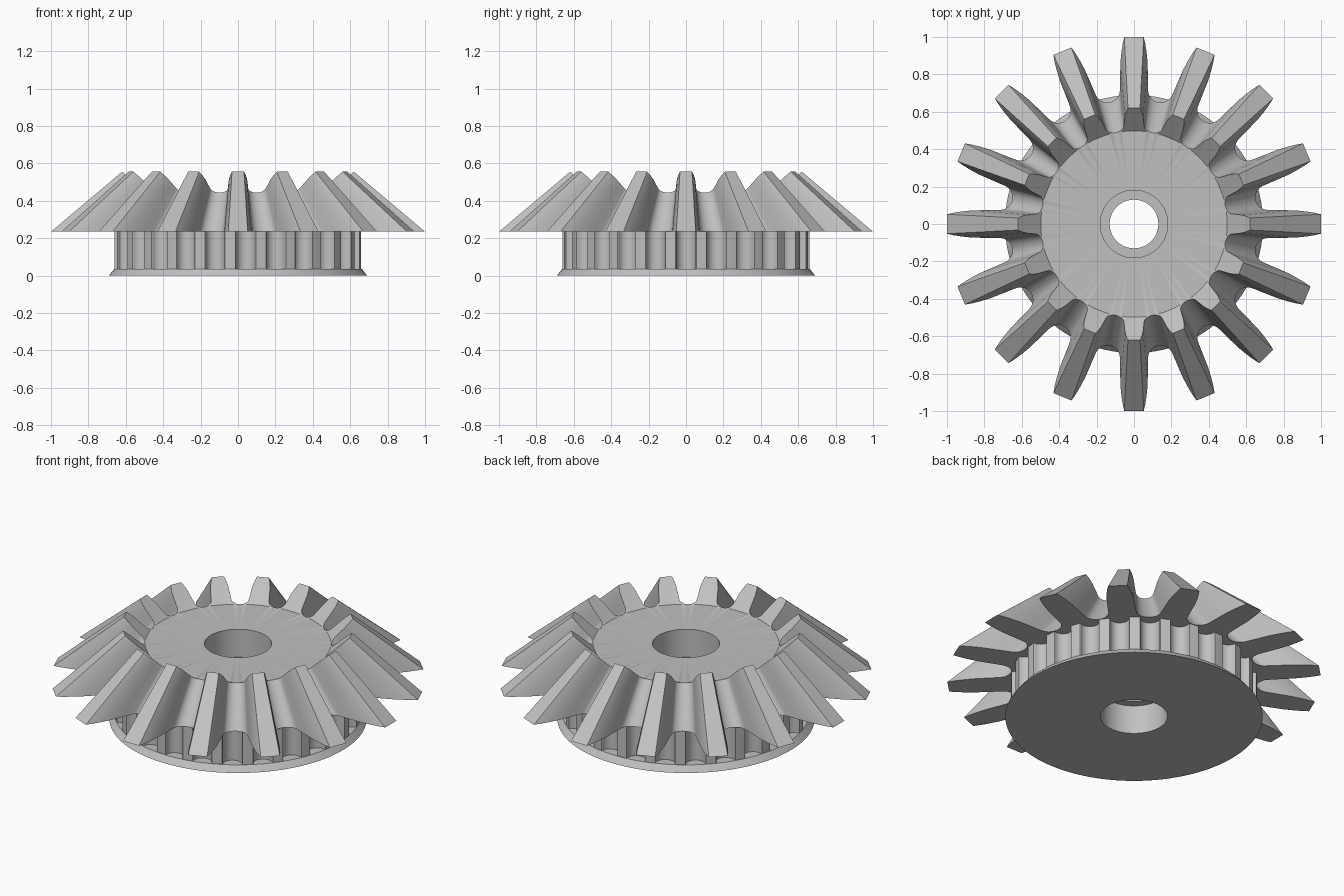
import bpy
import bmesh
from math import pi, sin, cos, atan2, hypot, radians

cube = bpy.data.objects.get("Cube")
if cube:
    bpy.data.objects.remove(cube, do_unlink=True)

steel = bpy.data.materials.new("plain grey")
steel.use_nodes = True
GREY = (0.53, 0.53, 0.53, 1)
steel.diffuse_color = GREY
steel.node_tree.nodes["Principled BSDF"].inputs["Base Color"].default_value = GREY

TEETH, FLUTES = 16, 25
BASE_Z, APEX_Z, DISC_Z, DISC_R = 0.235, 1.077, 0.445, 0.5
BORE = 0.18


def loft(name, rings):
    """Join rings of equal point count into a closed tube-like solid."""
    bm = bmesh.new()
    loops = [[bm.verts.new(p) for p in ring] for ring in rings]
    count = len(loops[0])
    for a, b in zip(loops, loops[1:] + loops[:1]):
        for i in range(count):
            j = (i + 1) % count
            bm.faces.new((a[i], a[j], b[j], b[i]))
    bmesh.ops.recalc_face_normals(bm, faces=bm.faces)
    mesh = bpy.data.meshes.new(name)
    bm.to_mesh(mesh)
    bm.free()
    mesh.materials.append(steel)
    obj = bpy.data.objects.new(name, mesh)
    bpy.context.collection.objects.link(obj)
    bpy.ops.object.select_all(action="DESELECT")
    obj.select_set(True)
    bpy.context.view_layer.objects.active = obj
    bpy.ops.object.shade_smooth_by_angle(angle=radians(28))
    return obj


def circle(angles, r, z):
    return [(r * cos(a), r * sin(a), z) for a in angles]


def repeat(half, count):
    """Mirror a half sector of (angle, radius) and repeat it around z."""
    sector = [(-a, r) for a, r in reversed(half)] + half
    pitch = 2 * pi / count
    return [(a + k * pitch, r) for k in range(count) for a, r in sector]


# Half of one tooth: tip, curved flank, then the round root of the valley
half_pitch = pi / TEETH
flank = [(1.0, 0.052), (0.965, 0.06), (0.92, 0.067), (0.86, 0.073), (0.79, 0.074)]
half_tooth = [(atan2(w, y), hypot(w, y)) for y, w in flank]
valley_r, root_r = 0.73, 0.067
cx, cy = valley_r * sin(half_pitch), valley_r * cos(half_pitch)
STEPS = 7
for i in range(STEPS):
    t = pi + (pi / 2 - half_pitch) * i / STEPS
    x, y = cx + root_r * cos(t), cy + root_r * sin(t)
    half_tooth.append((atan2(x, y), hypot(x, y)))
half_tooth.append((half_pitch - 0.0005, valley_r - root_r))
outline = repeat(half_tooth, TEETH)
angles = [a for a, r in outline]

# Toothed crown: each outline point runs toward the apex up to a conical end face
rise = 0.917
lower, upper = [], []
for a, r in outline:
    s = (APEX_Z - DISC_Z + rise * DISC_R) / (APEX_Z - BASE_Z + rise * r)
    lower.append((r * cos(a), r * sin(a), BASE_Z))
    upper.append((s * r * cos(a), s * r * sin(a), APEX_Z - (APEX_Z - BASE_Z) * s))
loft("bevel_teeth", [
    circle(angles, BORE, BASE_Z), lower, upper,
    circle(angles, DISC_R - 0.002, DISC_Z), circle(angles, BORE, DISC_Z)])

# Fluted hub under the crown
hub_r, groove_r = 0.66, 0.052
half_flute = []
for i in range(7):
    t = pi / 2 * (i + 0.5) / 6.5
    x, y = groove_r * sin(t), hub_r - 0.006 - groove_r * cos(t)
    half_flute.append((atan2(x, y), hypot(x, y)))
half_flute += [(half_flute[-1][0] + 0.004, hub_r), (pi / FLUTES - 0.001, hub_r)]
flutes = repeat(half_flute, FLUTES)
flute_angles = [a for a, r in flutes]
loft("fluted_hub", [
    circle(flute_angles, BORE, 0.035),
    [(r * cos(a), r * sin(a), 0.035) for a, r in flutes],
    [(r * cos(a), r * sin(a), BASE_Z) for a, r in flutes],
    circle(flute_angles, BORE, BASE_Z)])

# Thin tapered flange and the narrow collar inside the bore
even = [2 * pi * i / 128 for i in range(128)]
loft("bottom_flange", [circle(even, r, z) for r, z in
                       ((BORE, 0), (0.69, 0), (0.662, 0.035), (BORE, 0.035))])
loft("bore_collar", [circle(even, r, z) for r, z in
                     ((0.13, 0.17), (0.185, 0.17), (0.185, 0.28), (0.13, 0.28))])
